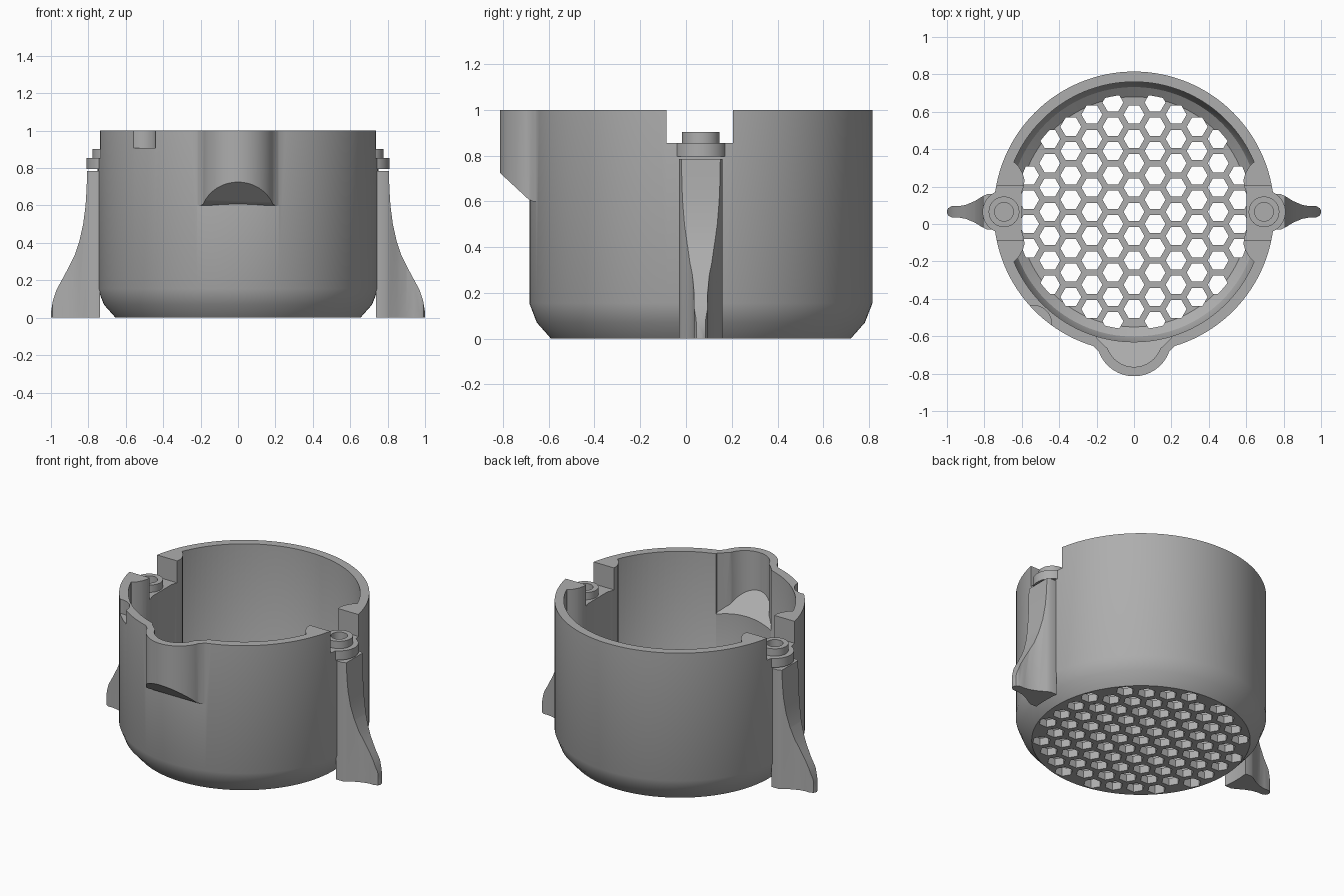
import bpy, bmesh
from math import sin, cos, pi, radians, hypot
from mathutils import Matrix, Vector

if "Cube" in bpy.data.objects:
    bpy.data.objects.remove(bpy.data.objects["Cube"], do_unlink=True)

CY = 0.065      # depth of the cup axis
BOSS = 0.695    # distance of the screw bosses from the axis

grey = bpy.data.materials.new("plain grey")
grey.use_nodes = True
grey.diffuse_color = (0.42, 0.42, 0.42, 1)
grey.node_tree.nodes["Principled BSDF"].inputs["Base Color"].default_value = grey.diffuse_color


def finish(bm, name):
    bmesh.ops.recalc_face_normals(bm, faces=bm.faces)
    mesh = bpy.data.meshes.new(name)
    bm.to_mesh(mesh)
    bm.free()
    mesh.materials.append(grey)
    obj = bpy.data.objects.new(name, mesh)
    bpy.context.collection.objects.link(obj)
    return obj


def prism(name, points, lo, hi, axis="z"):
    """Extrude a 2D outline along an axis."""
    place = {"x": lambda a, b, h: (h, a, b),
             "y": lambda a, b, h: (a, h, b),
             "z": lambda a, b, h: (a, b, h)}[axis]
    bm = bmesh.new()
    face = bm.faces.new([bm.verts.new(place(a, b, lo)) for a, b in points])
    ext = bmesh.ops.extrude_face_region(bm, geom=[face])["geom"]
    move = Vector(place(0, 0, hi - lo))
    bmesh.ops.translate(bm, vec=move, verts=[g for g in ext if isinstance(g, bmesh.types.BMVert)])
    return finish(bm, name)


def disc(x, y, r, n=48):
    return [(x + r * cos(2 * pi * i / n), y + r * sin(2 * pi * i / n)) for i in range(n)]


def lathe(name, profile, steps=128):
    """Revolve (radius, z) points, both ends on the cup axis."""
    bm = bmesh.new()
    vs = [bm.verts.new((r, CY, z)) for r, z in profile]
    es = [bm.edges.new(p) for p in zip(vs, vs[1:])]
    bmesh.ops.spin(bm, geom=vs + es, cent=(0, CY, 0), axis=(0, 0, 1),
                   angle=2 * pi, steps=steps, use_duplicate=False)
    bmesh.ops.remove_doubles(bm, verts=bm.verts, dist=0.0001)
    return finish(bm, name)


def boolean(target, tool, op):
    mod = target.modifiers.new("cut", "BOOLEAN")
    mod.operation, mod.solver, mod.object = op, "EXACT", tool
    graph = bpy.context.evaluated_depsgraph_get()
    mesh = bpy.data.meshes.new_from_object(target.evaluated_get(graph))
    target.modifiers.clear()
    target.data = mesh
    bpy.data.objects.remove(tool, do_unlink=True)
    return target


def spout(name, r, flare, side):
    """Rounded front bulge with flared sides and a sloping underside."""
    left = [(-flare, -0.45), (-flare, -0.614 + 0.12 * (0.2 - r) / 0.05 * 0.2 - 0.02),
            (-r - 0.012, -0.614 - 0.22 * r)]
    arc = [(r * cos(radians(a)), -0.614 + r * sin(radians(a))) for a in range(200, 341, 5)]
    right = [(-x, y) for x, y in reversed(left)]
    body = prism(name, left + arc + right, 0.4, 1.2)
    return boolean(body, prism("slope", side, -0.5, 0.5, "x"), "INTERSECT")


# Cup body with the front bulge and boss collars
cup = lathe("cup_body", [(0, 0), (0.655, 0), (0.717, 0.07), (0.75, 0.155), (0.75, 1), (0, 1)])
boolean(cup, spout("bulge", 0.2, 0.24,
                   [(-0.9, 1), (-0.9, 0.805), (-0.69, 0.61), (-0.67, 0.6), (-0.4, 0.6), (-0.4, 1)]), "UNION")
for s in (-1, 1):
    boolean(cup, prism("collar", disc(s * BOSS, CY, 0.115), 0.795, 0.855), "UNION")

# Cavity, leaving an inner pillar behind each boss
cavity = lathe("cavity", [(0, 0.05), (0.615, 0.05), (0.667, 0.09), (0.695, 0.16), (0.695, 1.1), (0, 1.1)])
boolean(cavity, spout("bulge_hollow", 0.15, 0.2,
                      [(-0.9, 1.15), (-0.9, 0.87), (-0.6, 0.6), (-0.35, 0.6), (-0.35, 1.15)]), "UNION")
half = [(0.64, 0.265), (0.615, 0.24), (0.595, 0.205), (0.585, 0.17), (0.59, 0.135), (0.602, 0.1)]
for s in (-1, 1):
    pts = [(0.8, 0.265)] + half + [(x, -y) for x, y in reversed(half)] + [(0.8, -0.265)]
    boolean(cavity, prism("pillar", [(s * x, CY + y) for x, y in pts], -0.1, 1.3), "DIFFERENCE")
boolean(cup, cavity, "DIFFERENCE")

# Rim notches, raised washers and screw holes
for s in (-1, 1):
    lo, hi = CY - 0.15, CY + 0.14
    boolean(cup, prism("notch", [(s * 0.5, lo), (s * 0.95, lo), (s * 0.95, hi), (s * 0.5, hi)],
                       0.855, 1.2), "DIFFERENCE")
    boolean(cup, prism("washer", disc(s * BOSS, CY, 0.082), 0.8, 0.903), "UNION")
    boolean(cup, prism("screw_hole", disc(s * BOSS, CY, 0.05, 32), 0.4, 1.1), "DIFFERENCE")
boolean(cup, prism("rim_scoop", disc(-0.54, -0.535, 0.1), 0.907, 1.2), "DIFFERENCE")

# Hexagonal vent holes through the floor
bm = bmesh.new()
pitch = 0.13
for i in range(-6, 7):
    for j in range(-6, 7):
        x, y = i * pitch * cos(pi / 6), (j + (i % 2) / 2) * pitch
        if hypot(x, y) < 0.61:
            bmesh.ops.create_cone(bm, cap_ends=True, segments=6, radius1=0.056, radius2=0.056, depth=0.1,
                                  matrix=Matrix.Translation((x, CY + y, 0.01)) @ Matrix.Rotation(pi / 6, 4, "Z"))
# Turn every hexagon so that its corners point sideways
probe = max(bm.verts, key=lambda v: v.co.x)
if sum(abs(v.co.x - probe.co.x) < 0.001 and abs(v.co.y - probe.co.y) < 0.08 for v in bm.verts) > 2:
    bmesh.ops.rotate(bm, verts=bm.verts, cent=(0, CY, 0), matrix=Matrix.Rotation(pi / 2, 3, "Z"))
    bmesh.ops.rotate(bm, verts=bm.verts, cent=(0, CY, 0), matrix=Matrix.Rotation(0, 3, "Z"))
boolean(cup, finish(bm, "vents"), "DIFFERENCE")

# Flared feet standing outside the cup
section = [(0.70, 0.095), (0.785, 0.095), (0.81, 0.083), (0.85, 0.058), (0.9, 0.037),
           (0.94, 0.03), (0.975, 0.03), (0.993, 0.02), (1.0, 0.007)]
sweep = [(0.806, 0.785), (0.81, 0.68), (0.815, 0.6), (0.828, 0.5), (0.848, 0.41), (0.875, 0.33),
         (0.905, 0.27), (0.94, 0.205), (0.97, 0.15), (0.99, 0.09), (1.0, 0.03), (1.0, 0)]
feet = []
for s, side in ((-1, "right"), (1, "left")):
    outline = section + [(x, -y) for x, y in reversed(section)]
    foot = prism(side + "_foot", [(s * x, CY + y) for x, y in outline], 0, 0.785)
    flare = prism("flare", [(s * x, z) for x, z in [(0.6, -0.1), (0.6, 0.9), (0.806, 0.9)] + sweep + [(1.0, -0.1)]],
                  -0.5, 0.5, "y")
    boolean(foot, flare, "INTERSECT")
    boolean(foot, prism("cup_clearance", disc(0, CY, 0.745, 128), -0.1, 1.2), "DIFFERENCE")
    feet.append(foot)

# Smooth shading with crisp edges
bpy.ops.object.select_all(action="DESELECT")
for obj in [cup] + feet:
    obj.select_set(True)
bpy.context.view_layer.objects.active = cup
bpy.ops.object.shade_smooth_by_angle(angle=radians(30))
